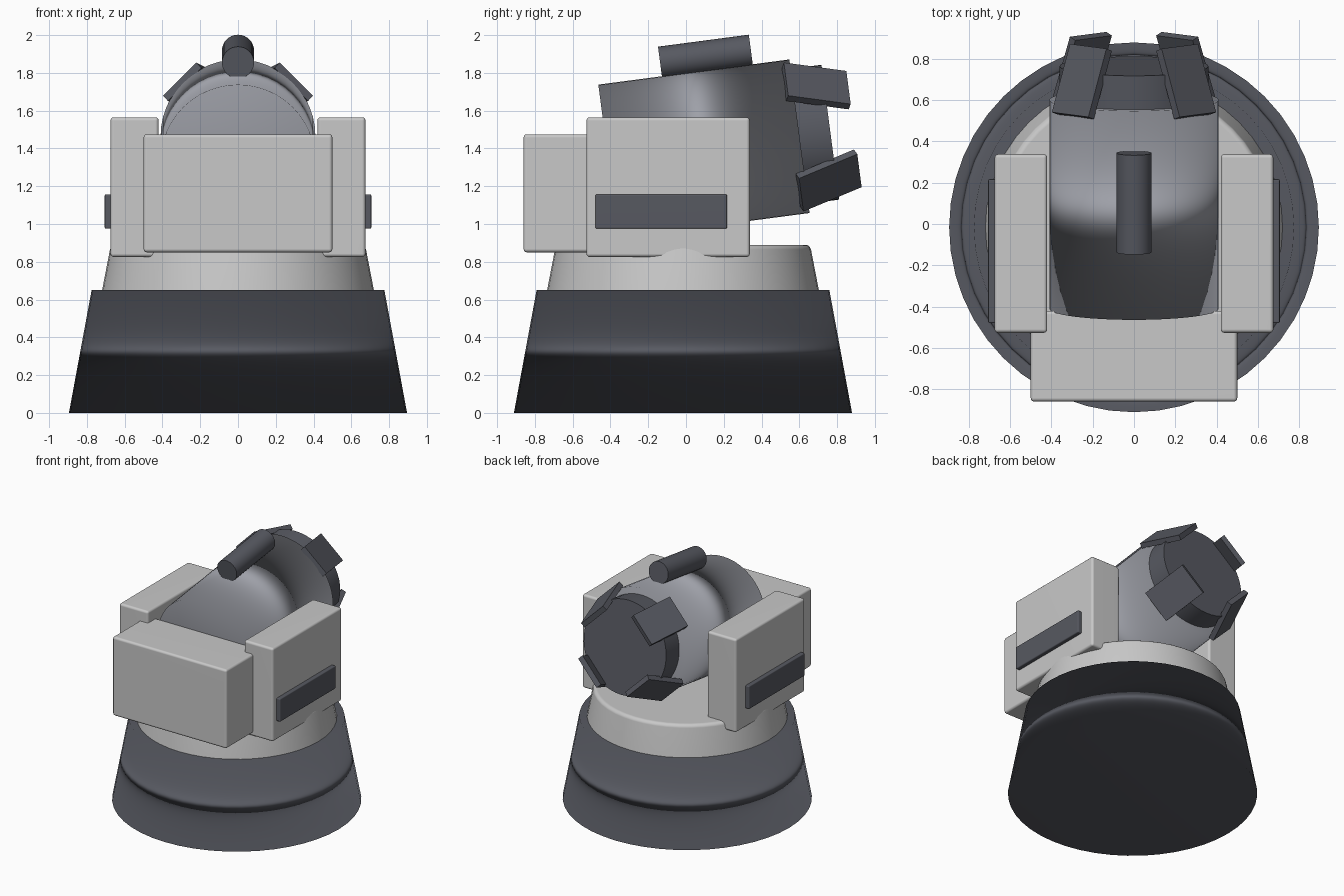
import bpy, bmesh, math
from mathutils import Matrix, Vector

cube = bpy.data.objects.get("Cube")
if cube:
    bpy.data.objects.remove(cube, do_unlink=True)


def make_material(name, rgb):
    mat = bpy.data.materials.new(name)
    mat.use_nodes = True
    mat.diffuse_color = (*rgb, 1)
    mat.node_tree.nodes["Principled BSDF"].inputs["Base Color"].default_value = (*rgb, 1)
    return mat


LIGHT = make_material("light grey", (0.58, 0.58, 0.58))
MEDIUM = make_material("steel grey", (0.34, 0.35, 0.39))
DARK = make_material("dark slate", (0.095, 0.10, 0.12))


def finish(name, bm, mat, matrix, bevel=0, smooth=True, sharp_angle=None):
    """Turn a bmesh into an object, with optional soft edges and weighted shading."""
    for face in bm.faces:
        face.smooth = smooth
    if sharp_angle:
        for edge in bm.edges:
            edge.smooth = edge.calc_face_angle(0) < math.radians(sharp_angle)
    mesh = bpy.data.meshes.new(name)
    bm.to_mesh(mesh)
    bm.free()
    mesh.materials.append(mat)
    obj = bpy.data.objects.new(name, mesh)
    bpy.context.collection.objects.link(obj)
    obj.matrix_world = matrix
    if bevel:
        mod = obj.modifiers.new("Soft edges", "BEVEL")
        mod.width = bevel
        mod.segments = 3
        mod.limit_method = "ANGLE"
    if smooth:
        mod = obj.modifiers.new("Weighted shading", "WEIGHTED_NORMAL")
        mod.mode = "FACE_AREA"
        mod.keep_sharp = True
    return obj


def box(name, size, matrix, mat, **kw):
    bm = bmesh.new()
    bmesh.ops.create_cube(bm, size=1)
    bmesh.ops.scale(bm, vec=Vector(size), verts=bm.verts)
    return finish(name, bm, mat, matrix, **kw)


def block(name, low, high, mat, bevel):
    low, high = Vector(low), Vector(high)
    return box(name, high - low, Matrix.Translation((low + high) / 2), mat, bevel=bevel)


def drum(name, r1, r2, length, matrix, mat, sides=48, **kw):
    bm = bmesh.new()
    bmesh.ops.create_cone(bm, cap_ends=True, segments=sides,
                          radius1=r1, radius2=r2, depth=length)
    return finish(name, bm, mat, matrix, **kw)


# Pedestal and collar
CENTRE_Y = -0.016
drum("pedestal", 0.895, 0.775, 0.65, Matrix.Translation((0, CENTRE_Y, 0.325)), DARK)
drum("collar", 0.729, 0.673, 0.29, Matrix.Translation((0, CENTRE_Y, 0.745)), LIGHT,
     bevel=0.025)

# Armoured housing
block("front_block", (-0.5, -0.86, 0.85), (0.5, -0.42, 1.475), LIGHT, 0.018)
for side, label in ((1, "left"), (-1, "right")):
    def span(name, x1, x2, y1, y2, z1, z2, mat, bevel):
        xs = sorted((side * x1, side * x2))
        block(f"{label}_{name}", (xs[0], y1, z1), (xs[1], y2, z2), mat, bevel)
    span("side_block", 0.42, 0.675, -0.527, 0.338, 0.825, 1.565, LIGHT, 0.018)
    span("side_plate", 0.65, 0.706, -0.48, 0.217, 0.975, 1.157, DARK, 0.008)

# Tilted barrel group, with local y running along the barrel
tilt = Matrix.Translation((0, 0.095, 1.398)) @ Matrix.Rotation(math.radians(7.5), 4, "X")
along_y = Matrix.Rotation(math.radians(-90), 4, "X")


def on_barrel(y, z=0):
    return tilt @ Matrix.Translation((0, y, z)) @ along_y


drum("barrel", 0.41, 0.41, 1.02, on_barrel(0), MEDIUM)
drum("rear_nozzle", 0.36, 0.36, 0.22, on_barrel(0.565), DARK, sharp_angle=40)
drum("top_sight", 0.085, 0.085, 0.485, on_barrel(0.072, 0.483), DARK, sides=32,
     sharp_angle=40)

# Four nozzle flaps leaning inward toward the rear
for i, label in enumerate(("upper_left", "lower_left", "lower_right", "upper_right")):
    place = (tilt @ Matrix.Rotation(math.radians(45 + 90 * i), 4, "Y")
             @ Matrix.Translation((0, 0.633, 0.357))
             @ Matrix.Rotation(math.radians(-21), 4, "X"))
    box(f"{label}_flap", (0.25, 0.345, 0.04), place, DARK, smooth=False)
